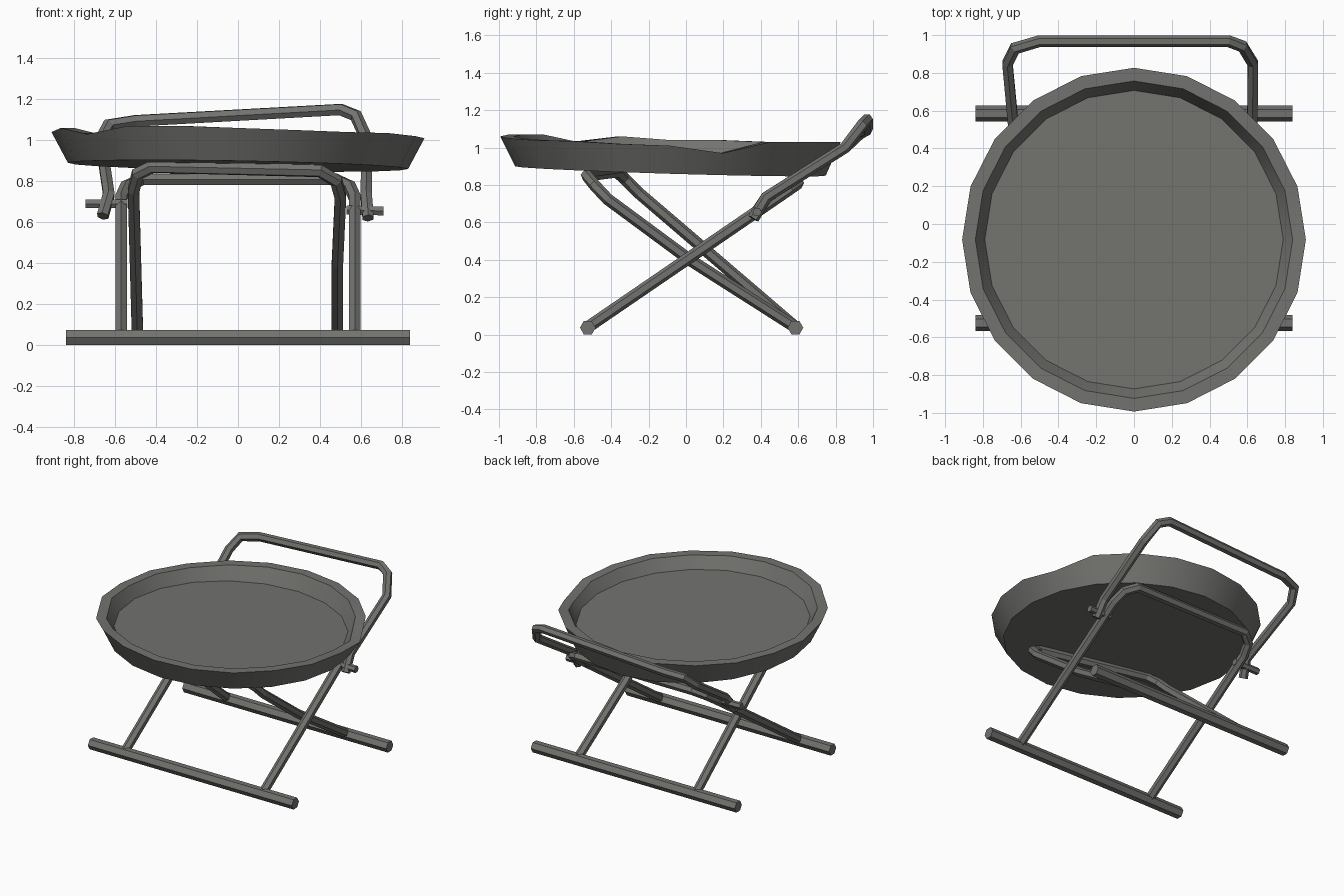
import bpy, bmesh, math
from mathutils import Vector

if "Cube" in bpy.data.objects:
    bpy.data.objects.remove(bpy.data.objects["Cube"])

metal = bpy.data.materials.new("dark grey metal")
metal.diffuse_color = (0.17, 0.17, 0.16, 1)
metal.use_nodes = True
metal.node_tree.nodes["Principled BSDF"].inputs["Base Color"].default_value = metal.diffuse_color


def finish(name, bm):
    bmesh.ops.recalc_face_normals(bm, faces=bm.faces)
    me = bpy.data.meshes.new(name)
    bm.to_mesh(me)
    bm.free()
    me.materials.append(metal)
    ob = bpy.data.objects.new(name, me)
    bpy.context.collection.objects.link(ob)
    return ob


def tube(name, pts, r, normal, sides=6):
    """Six-sided mitred tube along a polyline; one ridge faces the normal."""
    pts = [Vector(p) for p in pts]
    bm = bmesh.new()
    rings = []
    for i, p in enumerate(pts):
        a = (p - pts[i - 1]).normalized() if i else (pts[1] - p).normalized()
        b = (pts[i + 1] - p).normalized() if i < len(pts) - 1 else a
        t = (a + b).normalized()
        n = Vector(normal)
        n = (n - t * n.dot(t)).normalized()
        side = n.cross(t) / max(t.dot(a), 0.6)
        rings.append([bm.verts.new(p + r * (math.cos(w) * side + math.sin(w) * n))
                      for w in (math.radians(30) + math.tau * k / sides for k in range(sides))])
    for lo, hi in zip(rings, rings[1:]):
        for k in range(sides):
            j = (k + 1) % sides
            bm.faces.new((lo[k], lo[j], hi[j], hi[k]))
    bm.faces.new(rings[0])
    bm.faces.new(rings[-1])
    return finish(name, bm)


# Round dented tray: bottom edge, outer rim, inner rim, floor edge
N, CY = 20, -0.083
RIM = [1.01, .97, 1.03, 1.03, 1.03, 1.03, 1.03, 1.03, 1.03, 1.04,
       1.04, 1.06, 1.03, 1.07, 1.07, 1.06, 1.05, 1.04, 1.035, 1.02]
bm = bmesh.new()
rings = []
for r, base in ((0.83, 0.875), (0.91, None), (0.84, None), (0.79, 0.945)):
    ring = []
    for k in range(N):
        x, y = r * math.cos(math.tau * k / N), r * math.sin(math.tau * k / N)
        z = RIM[k] if base is None else base - 0.018 * x - 0.03 * y
        ring.append(bm.verts.new((x, y + CY, z)))
    rings.append(ring)
for lo, hi in zip(rings, rings[1:]):
    for k in range(N):
        j = (k + 1) % N
        bm.faces.new((lo[k], lo[j], hi[j], hi[k]))
bm.faces.new(rings[0])
bm.faces.new(rings[-1])
tray = finish("tray", bm)
bpy.context.view_layer.objects.active = tray
tray.select_set(True)
bpy.ops.object.shade_smooth_by_angle(angle=math.radians(30))

# Floor bars
tube("front_foot", [(-.84, -.525, .037), (.84, -.525, .037)], .042, (0, 1, 0))
tube("back_foot", [(-.84, .585, .037), (.84, .585, .037)], .042, (0, 1, 0))

# Outer folding frame, rising from the front foot to the back
tube("outer_leg_frame",
     [(-.57, -.525, .04), (-.57, .47, .72), (-.545, .55, .775), (-.47, .60, .81),
      (.47, .60, .81), (.545, .55, .775), (.57, .47, .72), (.57, -.525, .04)],
     .032, (0, -.56, .83))

# Inner folding frame, rising from the back foot to the front, slightly bent
tube("inner_leg_frame",
     [(-.49, .585, .04), (-.51, -.25, .755), (-.49, -.33, .835), (-.42, -.37, .87),
      (.40, -.53, .85), (.48, -.49, .80), (.50, -.42, .725), (.485, .02, .40), (.485, .585, .04)],
     .032, (0, .6, .8))

# Push handle, bent out of line on the left
tube("handle",
     [(-.66, .36, .63), (-.63, .43, .735), (-.67, .85, 1.0), (-.63, .93, 1.075), (-.50, .968, 1.095),
      (.50, .968, 1.15), (.575, .94, 1.12), (.63, .85, 1.0), (.625, .43, .735), (.635, .36, .62)],
     .031, (0, -.56, .83))

# Handle pivot pins
tube("left_pivot_pin", [(-.745, .41, .69), (-.54, .41, .69)], .025, (0, 1, 0))
tube("right_pivot_pin", [(.53, .38, .66), (.71, .38, .655)], .025, (0, 1, 0))
